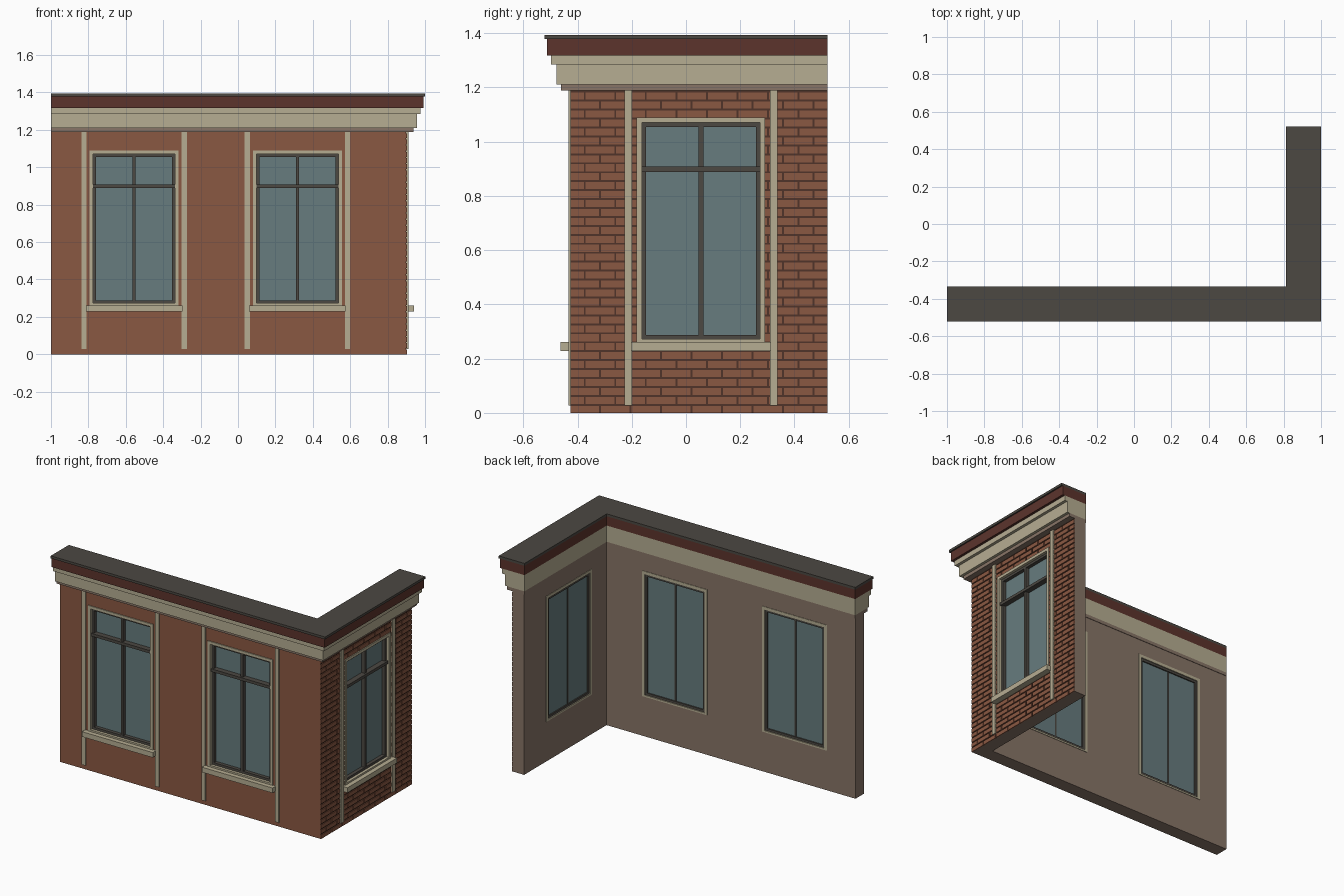
import bpy, bmesh
from mathutils import Matrix, Vector

cube = bpy.data.objects.get("Cube")
if cube:
    bpy.data.objects.remove(cube, do_unlink=True)


def material(name, r, g, b):
    """Flat material from 0-255 display values."""
    lin = [((c / 255 + 0.055) / 1.055) ** 2.4 for c in (r, g, b)] + [1]
    m = bpy.data.materials.new(name)
    m.use_nodes = True
    m.diffuse_color = lin
    bsdf = next(n for n in m.node_tree.nodes if n.type == 'BSDF_PRINCIPLED')
    bsdf.inputs["Base Color"].default_value = lin
    bsdf.inputs["Roughness"].default_value = 0.8
    return m


TERRACOTTA = material("terracotta", 138, 88, 66)
MORTAR = material("dark mortar", 80, 52, 41)
STONE = material("beige stone", 182, 173, 146)
MAROON = material("maroon", 92, 52, 44)
CHARCOAL = material("charcoal", 76, 72, 66)
GLASS = material("grey blue glass", 103, 124, 126)
PLASTER = material("taupe plaster", 136, 117, 103)

# Main planes of the two walls
LEFT, BACK = -1.0, 0.522
FRONT, SIDE = -0.426, 0.904
THICK, EAVES = 0.089, 1.2


def finish(name, bm, *mats):
    me = bpy.data.meshes.new(name)
    bm.normal_update()
    bm.to_mesh(me)
    bm.free()
    for m in mats:
        me.materials.append(m)
    ob = bpy.data.objects.new(name, me)
    bpy.context.collection.objects.link(ob)
    return ob


# Wall coordinates: u along the wall, d outward from its face, z up
def on_front(u, d, z):
    return Vector((u, FRONT - d, z))


def on_side(u, d, z):
    return Vector((SIDE + d, u, z))


def boxes(name, place, mat, items):
    """One mesh of boxes given as (u0, u1, d0, d1, z0, z1)."""
    bm = bmesh.new()
    for u0, u1, d0, d1, z0, z1 in items:
        a, b = place(u0, d0, z0), place(u1, d1, z1)
        size = Vector(abs(c) for c in b - a)
        bmesh.ops.create_cube(bm, size=1, matrix=Matrix.Translation((a + b) / 2)
                              @ Matrix.Diagonal(size).to_4x4())
    return finish(name, bm, mat)


def ring(u, half, z0, z1, side, foot, d0, d1):
    """Four bars of a rectangular frame."""
    return [(u - half, u - half + side, d0, d1, z0, z1),
            (u + half - side, u + half, d0, d1, z0, z1),
            (u - half + side, u + half - side, d0, d1, z1 - side, z1),
            (u - half + side, u + half - side, d0, d1, z0, z0 + foot)]


def l_prism(name, out, inset, z0, z1, mat):
    """L-shaped layer following both walls."""
    x1, y0 = SIDE + out, FRONT - out
    xi, yi = SIDE - inset, FRONT + inset
    bm = bmesh.new()
    outline = [(LEFT, y0), (x1, y0), (x1, BACK), (xi, BACK), (xi, yi), (LEFT, yi)]
    base = bm.faces.new([bm.verts.new((x, y, z0)) for x, y in outline])
    top = bmesh.ops.extrude_face_region(bm, geom=[base])["geom"]
    bmesh.ops.translate(bm, vec=(0, 0, z1 - z0),
                        verts=[v for v in top if isinstance(v, bmesh.types.BMVert)])
    bmesh.ops.recalc_face_normals(bm, faces=bm.faces[:])
    return finish(name, bm, mat)


# Windows: name, wall mapping, centre along the wall
WINDOWS = [("front_right_window", on_front, -0.556),
           ("front_left_window", on_front, 0.318),
           ("side_window", on_side, 0.055)]
HALF, SILL_Z, HEAD_Z = 0.237, 0.262, 1.089
RELIEF = 0.005

# Wall shell with openings; the side face sits back behind the bricks
wall = l_prism("wall", 0, THICK, 0, EAVES, PLASTER)
wall.data.materials.append(TERRACOTTA)
wall.data.materials.append(MORTAR)
for v in wall.data.vertices:
    if v.co.x > SIDE - 0.01:
        v.co.x -= RELIEF
for f in wall.data.polygons:
    outer_front = f.normal.y < -0.9 and f.center.y < FRONT + 0.01
    outer_side = f.normal.x > 0.9 and f.center.x > SIDE - 0.02
    f.material_index = 1 if outer_front else 2 if outer_side else 0
for name, place, u in WINDOWS:
    cutter = boxes("cutter", place, PLASTER,
                   [(u - HALF + 0.005, u + HALF - 0.005, -0.2, 0.1,
                     SILL_Z + 0.004, HEAD_Z - 0.005)])
    cutter.hide_render = True
    mod = wall.modifiers.new("opening", 'BOOLEAN')
    mod.operation, mod.solver, mod.object = 'DIFFERENCE', 'EXACT', cutter
    bpy.context.view_layer.objects.active = wall
    bpy.ops.object.modifier_apply(modifier=mod.name)
    bpy.data.objects.remove(cutter, do_unlink=True)

# Running-bond bricks on the side wall, left out around its window
ROW, PITCH, JOINT = 0.033, 0.1125, 0.007
win_lo, win_hi = WINDOWS[2][2] - HALF, WINDOWS[2][2] + HALF
bricks = []
for r in range(36):
    z0, z1 = r * ROW, (r + 1) * ROW - JOINT
    open_row = SILL_Z - ROW < z0 and z1 < HEAD_Z
    start = FRONT - PITCH * (0.5 if r % 2 else 0)
    for i in range(10):
        a = max(start + i * PITCH, FRONT)
        b = min(start + (i + 1) * PITCH - JOINT, BACK)
        spans = [(a, min(b, win_lo)), (max(a, win_hi), b)] if open_row else [(a, b)]
        bricks += [(p, q, -RELIEF - 0.002, 0, z0, z1) for p, q in spans if q - p > 0.004]
boxes("side_bricks", on_side, TERRACOTTA, bricks)

# Window parts and the slim strips beside them
for name, place, u in WINDOWS:
    boxes(name + "_casing", place, STONE,
          ring(u, HALF, SILL_Z, HEAD_Z, 0.019, 0.011, -THICK - 0.003, 0.006))
    boxes(name + "_sill", place, STONE,
          [(u - 0.258, u + 0.258, -0.003, 0.036, 0.229, SILL_Z)])
    sash = ring(u, 0.218, 0.273, 1.07, 0.015, 0.015, -0.086, -0.012)
    sash += [(u - 0.009, u + 0.009, -0.06, -0.012, 0.28, 1.06),
             (u - 0.005, u + 0.005, -0.082, -0.06, 0.28, 1.06),
             (u - 0.218, u + 0.218, -0.05, 0.0, 0.889, 0.908)]
    boxes(name + "_sash", place, CHARCOAL, sash)
    boxes(name + "_glass", place, GLASS,
          [(u - 0.21, u + 0.21, -0.078, -0.035, 0.28, 1.06)])
    boxes(name + "_strips", place, STONE,
          [(u + s * 0.268 - 0.014, u + s * 0.268 + 0.014, -0.006, 0.007, 0.028, EAVES)
           for s in (-1, 1)])

# Stepped cornice: name, overhang, bottom, top, colour
for name, out, z0, z1, mat in [
        ("cornice_bed", 0.034, 1.188, 1.21, PLASTER),
        ("cornice_frieze", 0.052, 1.21, 1.284, STONE),
        ("cornice_step", 0.071, 1.284, 1.317, STONE),
        ("cornice_band", 0.087, 1.317, 1.378, MAROON),
        ("cornice_cap", 0.096, 1.378, 1.394, CHARCOAL)]:
    l_prism(name, out, THICK + 0.003, z0, z1, mat)
